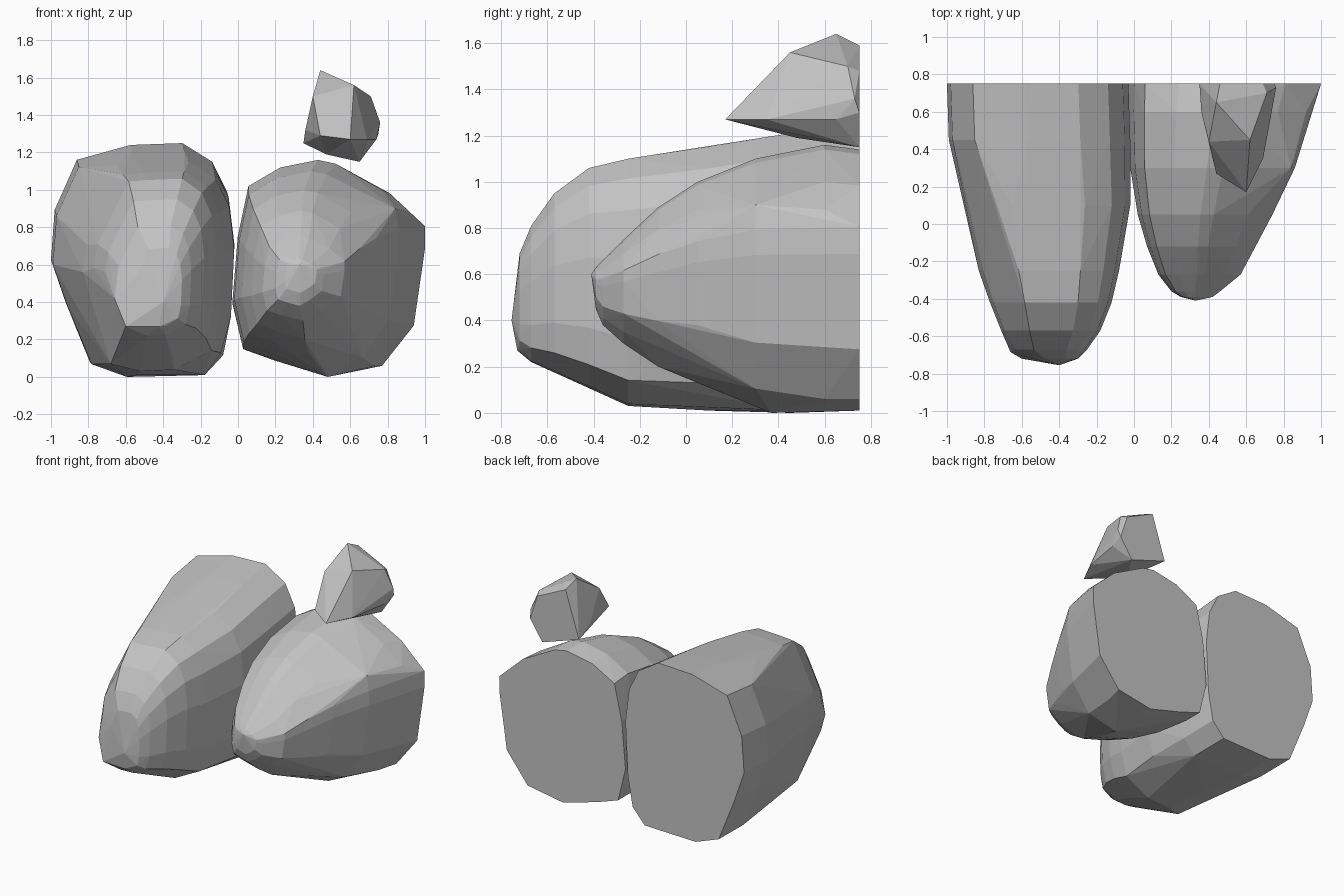
import bpy
import bmesh

default_cube = bpy.data.objects.get("Cube")
if default_cube:
    bpy.data.objects.remove(default_cube, do_unlink=True)

# Plain grey stone
stone = bpy.data.materials.new("grey stone")
stone.use_nodes = True
stone_colour = (.55, .55, .55, 1)
stone.diffuse_color = stone_colour
stone.node_tree.nodes["Principled BSDF"].inputs["Base Color"].default_value = stone_colour


def make_rock(name, points):
    """Wrap the points in a tight faceted skin and merge coplanar facets."""
    bm = bmesh.new()
    for point in points:
        bm.verts.new(point)
    bmesh.ops.convex_hull(bm, input=bm.verts[:])
    loose = [vert for vert in bm.verts if not vert.link_faces]
    bmesh.ops.delete(bm, geom=loose, context='VERTS')
    bmesh.ops.dissolve_limit(bm, angle_limit=.02, verts=bm.verts[:], edges=bm.edges[:])
    bmesh.ops.recalc_face_normals(bm, faces=bm.faces[:])
    mesh = bpy.data.meshes.new(name)
    bm.to_mesh(mesh)
    bm.free()
    mesh.materials.append(stone)
    rock = bpy.data.objects.new(name, mesh)
    bpy.context.collection.objects.link(rock)
    return rock


def fit_outline(outline, sections):
    """Squeeze an (x, z) outline into the box of each section along y."""
    xs = [x for x, z in outline]
    zs = [z for x, z in outline]
    width, height = max(xs) - min(xs), max(zs) - min(zs)
    points = []
    for y, left, right, bottom, top in sections:
        for x, z in outline:
            across = (x - min(xs)) / width
            up = (z - min(zs)) / height
            points.append((left + across * (right - left), y,
                           bottom + up * (top - bottom)))
    return points


# Tall boulder: shared outline, with square corners behind and sloped ones in front
tall_outline = [(-.57, 1.25), (-.29, 1.26), (-.13, 1.16), (-.05, 1), (-.02, .75),
                (-.04, .35), (-.6, .01), (-.79, .08), (-.92, .4), (-1, .63)]
back_corners = [(-.98, .9), (-.86, 1.17), (-.08, .13), (-.18, .02)]
front_corners = [(-.97, .8), (-.72, 1.24), (-.1, .14), (-.36, .02)]
# Section boxes are (y, left, right, bottom, top)
tall_back = [(.75, -1, -.03, .01, 1.25), (.45, -.99, -.02, 0, 1.21)]
tall_front = [(.1, -.9, -.02, .01, 1.15), (-.25, -.83, -.08, .03, 1.1),
              (-.42, -.77, -.12, .11, 1.06), (-.57, -.71, -.18, .18, .95),
              (-.67, -.65, -.25, .22, .81), (-.72, -.55, -.3, .27, .69)]
tall_nose = [(-.4, -.755, .4), (-.66, -.685, .42), (-.6, -.72, .27),
             (-.42, -.73, .27), (-.68, -.33, .07)]
make_rock("tall_boulder", fit_outline(tall_outline + back_corners, tall_back)
          + fit_outline(tall_outline + front_corners, tall_front) + tall_nose)

# Round boulder, shorter and more pointed towards the front, undercut at its lower left
round_outline = [(-.03, .4), (0, .75), (.06, 1.02), (.24, 1.12), (.45, 1.16),
                 (.55, 1.14), (.81, 1), (1, .82), (1, .7), (.48, .01),
                 (.2, .09), (.03, .15)]
back_base = [(.94, .28), (.77, .06)]
front_base = [(.95, .34), (.7, .14)]
round_back = [(.75, -.03, 1, .01, 1.14), (.6, -.03, .95, .01, 1.16),
              (.3, -.02, .86, .06, 1.1)]
round_front = [(.05, .02, .74, .13, 1), (-.12, .07, .65, .2, .89),
               (-.27, .13, .57, .3, .75), (-.36, .2, .46, .38, .66),
               (-.39, .25, .42, .45, .63)]
round_nose, round_foot = (.33, -.41, .6), (.48, .37, 0)
round_shoulders = [(.84, .3, .9), (.92, .6, .88)]
make_rock("round_boulder", fit_outline(round_outline + back_base, round_back)
          + fit_outline(round_outline + front_base, round_front)
          + round_shoulders + [round_nose, round_foot])

# Small sharp stone resting on top, given by its corners
top_corners = [(.44, .65, 1.64), (.46, .75, 1.59), (.4, .44, 1.5), (.62, .45, 1.56),
               (.71, .7, 1.5), (.69, .75, 1.48), (.76, .73, 1.36), (.75, .75, 1.3),
               (.74, .65, 1.27), (.6, .17, 1.27), (.69, .35, 1.27), (.44, .27, 1.29),
               (.35, .75, 1.25), (.36, .6, 1.32), (.47, .48, 1.19), (.65, .75, 1.15)]
make_rock("top_stone", top_corners)
